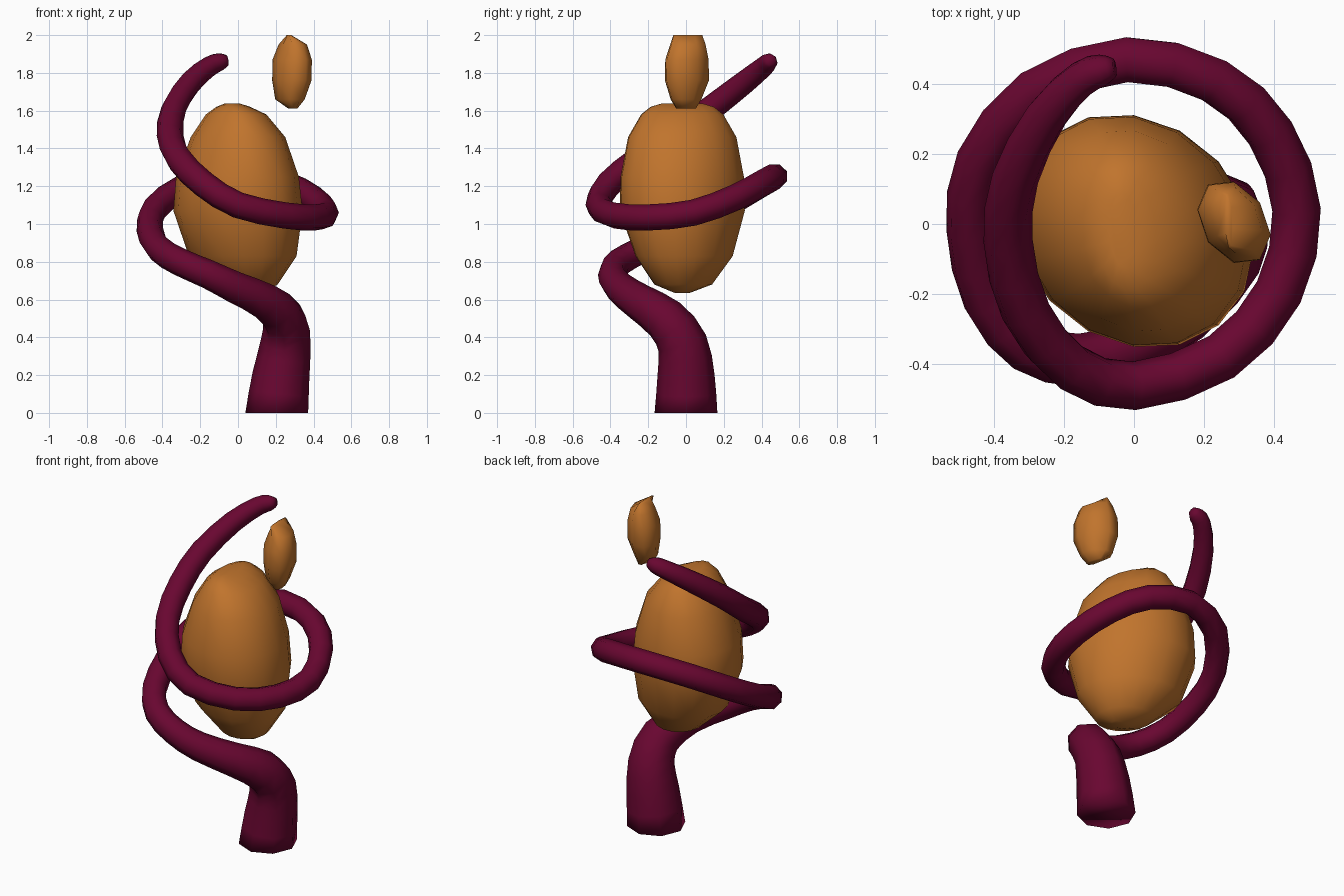
import bpy, bmesh, math
from mathutils import Vector


def material(name, rgb):
    m = bpy.data.materials.new(name)
    m.diffuse_color = (*rgb, 1)
    return m


copper = material("copper_orange", (0.53, 0.175, 0.026))
maroon = material("dark_maroon", (0.14, 0.002, 0.03))


def loft(name, rings, mat):
    """Skin a list of point rings, closing both ends."""
    bm = bmesh.new()
    loops = [[bm.verts.new(p) for p in ring] for ring in rings]
    n = len(loops[0])
    for a, b in zip(loops, loops[1:]):
        for i in range(n):
            j = (i + 1) % n
            bm.faces.new((a[i], a[j], b[j], b[i]))
    bm.faces.new(loops[0][::-1])
    bm.faces.new(loops[-1])
    bmesh.ops.recalc_face_normals(bm, faces=bm.faces)
    for f in bm.faces:
        f.smooth = True
    me = bpy.data.meshes.new(name)
    bm.to_mesh(me)
    bm.free()
    me.materials.append(mat)
    ob = bpy.data.objects.new(name, me)
    bpy.context.collection.objects.link(ob)


def ovals(sections, n, twist):
    """Slightly slanted oval rings from (z, centre x, centre y, radius x, radius y)."""
    return [[Vector((cx + rx * math.sin(2 * math.pi * i / n),
                     cy + ry * math.cos(2 * math.pi * i / n + twist), z))
             for i in range(n)] for z, cx, cy, rx, ry in sections]


# egg shaped body, leaning slightly
loft("egg_body", ovals([
    (0.635, 0.08, -0.02, 0.06, 0.04), (0.68, 0.06, -0.015, 0.15, 0.155),
    (0.83, 0.025, -0.01, 0.285, 0.26), (1.07, 0.0, -0.02, 0.342, 0.335),
    (1.25, -0.003, -0.02, 0.325, 0.33), (1.46, 0.0, -0.02, 0.25, 0.29),
    (1.58, -0.01, -0.02, 0.16, 0.22), (1.62, -0.025, -0.02, 0.09, 0.17),
    (1.638, -0.03, -0.02, 0.04, 0.11)], 16, 0.15), copper)

# small floating seed with a chisel top
loft("small_seed", ovals([
    (1.612, 0.29, 0.0, 0.025, 0.055), (1.66, 0.275, 0.0, 0.078, 0.085),
    (1.76, 0.285, 0.005, 0.104, 0.122), (1.87, 0.287, 0.005, 0.104, 0.12),
    (1.95, 0.29, 0.01, 0.075, 0.098), (2.0, 0.27, 0.01, 0.012, 0.08)], 8, 0.3), copper)

# coiling tentacle: (x, y, z, radius) along its centre line
path = [(0.205, 0, 0, 0.163), (0.228, 0, 0.2, 0.148), (0.252, -0.02, 0.37, 0.13),
        (0.245, -0.11, 0.495, 0.115), (0.145, -0.25, 0.59, 0.095), (-0.02, -0.355, 0.667, 0.082),
        (-0.16, -0.39, 0.735, 0.075), (-0.31, -0.35, 0.80, 0.072), (-0.42, -0.22, 0.87, 0.07),
        (-0.467, -0.02, 0.97, 0.069), (-0.44, 0.18, 1.08, 0.068), (-0.28, 0.38, 1.2, 0.068),
        (-0.02, 0.47, 1.252, 0.068), (0.23, 0.41, 1.22, 0.068), (0.39, 0.26, 1.14, 0.068),
        (0.465, 0.04, 1.06, 0.068), (0.414, -0.195, 1.035, 0.068), (0.25, -0.38, 1.045, 0.068),
        (0.0, -0.463, 1.1, 0.068), (-0.18, -0.41, 1.21, 0.069), (-0.31, -0.25, 1.34, 0.07),
        (-0.36, -0.05, 1.47, 0.069), (-0.34, 0.13, 1.61, 0.066), (-0.25, 0.31, 1.75, 0.06),
        (-0.15, 0.415, 1.835, 0.052), (-0.09, 0.44, 1.86, 0.045), (-0.055, 0.447, 1.868, 0.026)]
pts = [Vector(p) for p in path]
ext = [2 * pts[0] - pts[1]] + pts + [2 * pts[-1] - pts[-2]]

# add one smooth in-between point per span
line = []
for i in range(1, len(ext) - 2):
    p0, p1, p2, p3 = ext[i - 1:i + 3]
    line += [p1, (9 * (p1 + p2) - p0 - p3) / 16]
line.append(ext[-2])

SIDES = 8
rings = []
normal = Vector((1, 0, 0))
for i, p in enumerate(line):
    a, b = line[max(i - 1, 0)], line[min(i + 1, len(line) - 1)]
    tan = Vector((0, 0, 1)) if i == 0 else (b.to_3d() - a.to_3d()).normalized()
    normal = (normal - tan * normal.dot(tan)).normalized()
    side = tan.cross(normal)
    rings.append([p.to_3d() + p[3] * 1.02 * (normal * math.cos(2 * math.pi * k / SIDES)
                  + side * math.sin(2 * math.pi * k / SIDES)) for k in range(SIDES)])
loft("coiling_tentacle", rings, maroon)
